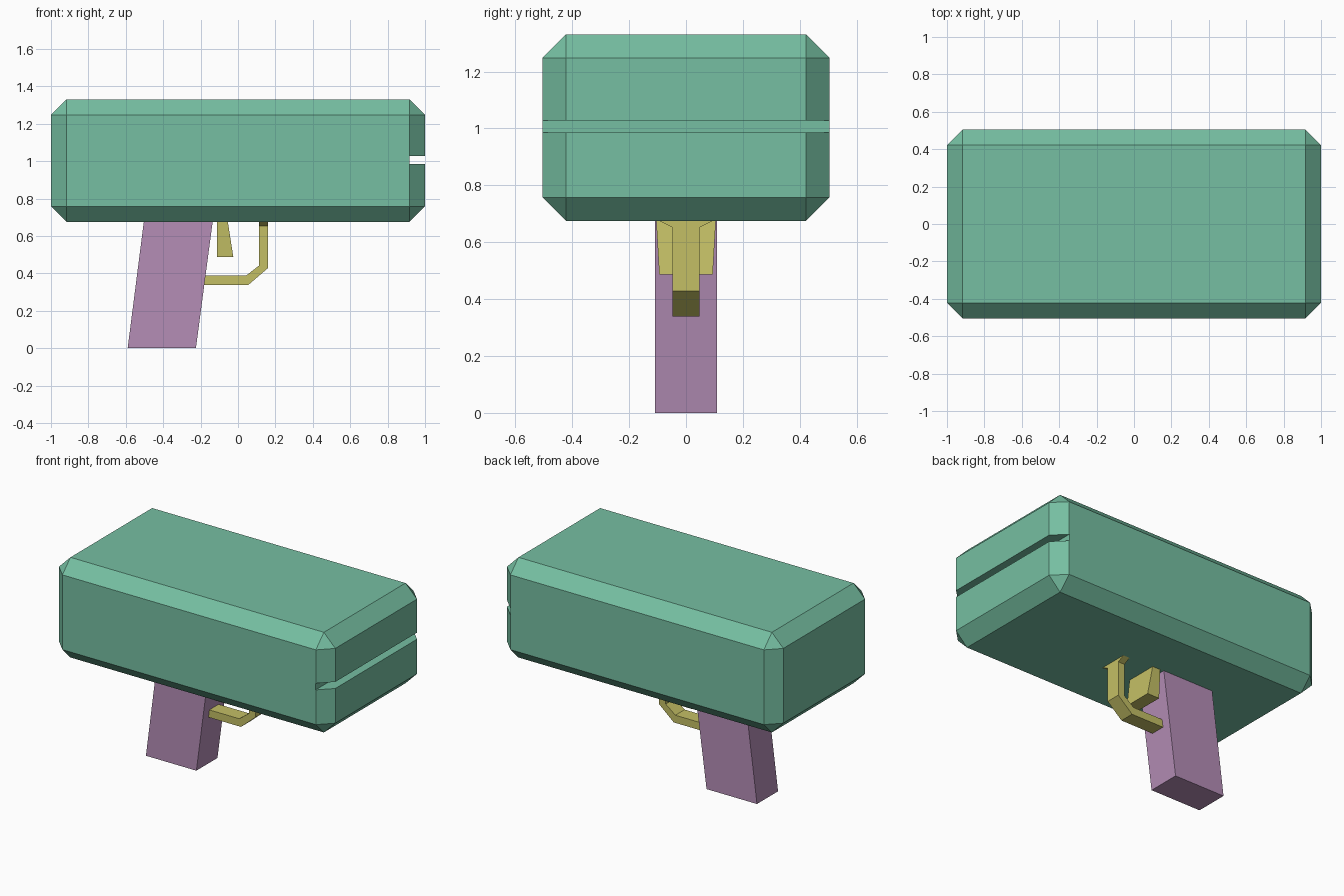
import bpy, bmesh

if "Cube" in bpy.data.objects:
    bpy.data.objects.remove(bpy.data.objects["Cube"])


def material(name, rgb):
    m = bpy.data.materials.new(name)
    m.diffuse_color = (*rgb, 1)
    m.use_nodes = True
    m.node_tree.nodes["Principled BSDF"].inputs["Base Color"].default_value = m.diffuse_color
    return m


GREEN = material("sea_green", (0.18, 0.52, 0.36))
PURPLE = material("dusty_purple", (0.46, 0.27, 0.47))
YELLOW = material("mustard_yellow", (0.55, 0.52, 0.13))


def add_object(name, bm, mat=None):
    bmesh.ops.recalc_face_normals(bm, faces=bm.faces[:])
    me = bpy.data.meshes.new(name)
    bm.to_mesh(me)
    bm.free()
    ob = bpy.data.objects.new(name, me)
    bpy.context.collection.objects.link(ob)
    if mat:
        me.materials.append(mat)
    return ob


def box(x0, x1, y0, y1, z0, z1):
    bm = bmesh.new()
    bmesh.ops.create_cube(bm, size=1)
    for v in bm.verts:
        v.co = ((x0 + x1) / 2 + v.co.x * (x1 - x0),
                (y0 + y1) / 2 + v.co.y * (y1 - y0),
                (z0 + z1) / 2 + v.co.z * (z1 - z0))
    return bm


def loft(name, sections, mat):
    """Join four-sided sections (back xz, front xz, half width) into a solid."""
    bm = bmesh.new()
    rings = []
    for (xa, za), (xb, zb), w in sections:
        rings.append([bm.verts.new(p) for p in
                      ((xa, -w, za), (xb, -w, zb), (xb, w, zb), (xa, w, za))])
    for a, b in zip(rings, rings[1:]):
        for i in range(4):
            j = (i + 1) % 4
            bm.faces.new((a[i], a[j], b[j], b[i]))
    bm.faces.new(rings[0])
    bm.faces.new(rings[-1])
    return add_object(name, bm, mat)


# Chamfered main housing
bm = box(-1, 1, -0.505, 0.505, 0.675, 1.33)
bmesh.ops.bevel(bm, geom=bm.edges[:], offset=0.083, segments=1,
                affect='EDGES', profile=0.5)
body = add_object("body", bm, GREEN)

# Horizontal slot across the front end
cutter = add_object("slot_cutter", box(0.916, 1.1, -0.6, 0.6, 0.985, 1.028))
cut = body.modifiers.new("slot", 'BOOLEAN')
cut.operation = 'DIFFERENCE'
cut.solver = 'EXACT'
cut.object = cutter
cutter.hide_render = True
cutter.hide_viewport = True

# Raked grip
loft("grip", [((-0.59, 0), (-0.225, 0), 0.109),
              ((-0.503, 0.68), (-0.135, 0.68), 0.109)], PURPLE)

# Tapered trigger
loft("trigger", [((-0.112, 0.487), (-0.025, 0.487), 0.094),
                 ((-0.112, 0.68), (-0.055, 0.68), 0.105)], YELLOW)

# Bent trigger guard, flared where it meets the housing
loft("trigger_guard", [((-0.19, 0.388), (-0.19, 0.338), 0.048),
                       ((0.043, 0.388), (0.055, 0.338), 0.048),
                       ((0.113, 0.442), (0.16, 0.428), 0.048),
                       ((0.113, 0.652), (0.16, 0.652), 0.048),
                       ((0.113, 0.68), (0.16, 0.68), 0.105)], YELLOW)
